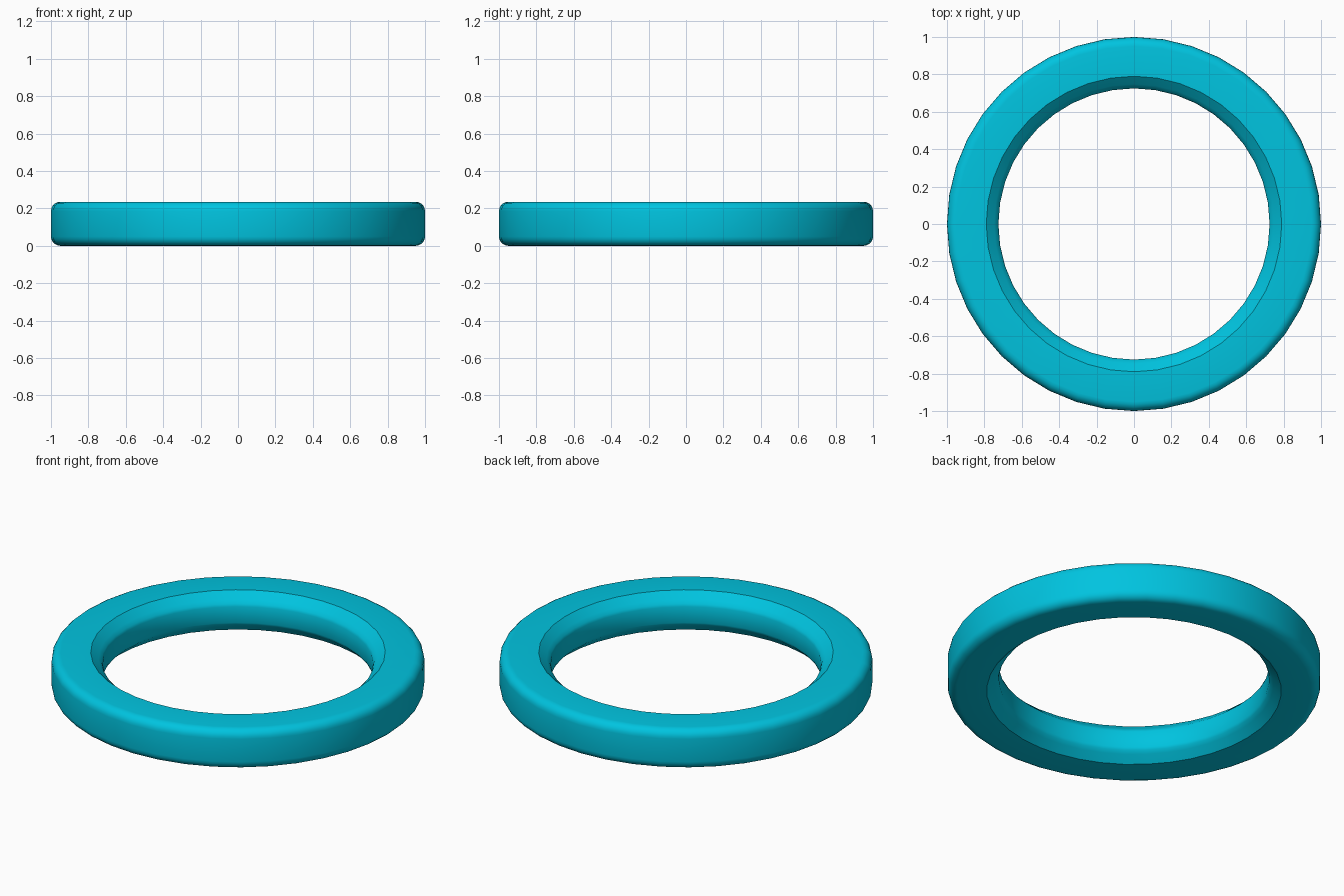
import bpy, bmesh, math

if "Cube" in bpy.data.objects:
    bpy.data.objects.remove(bpy.data.objects["Cube"])

SEGMENTS = 40
HEIGHT = 0.235
FILLET = 0.05

# Half cross-section (radius, height): bevelled bore, flat top, rounded outer edge
half = [(0.725, 0.165), (0.731, 0.18), (0.748, 0.197), (0.79, HEIGHT)]
for i in range(6):
    a = math.pi / 2 * (1 - i / 5)
    half.append((1 - FILLET + FILLET * math.cos(a), HEIGHT - FILLET + FILLET * math.sin(a)))
profile = half + [(r, HEIGHT - z) for r, z in reversed(half)]

# Revolve the closed cross-section into a ring
bm = bmesh.new()
rings = []
for s in range(SEGMENTS):
    t = 2 * math.pi * s / SEGMENTS
    rings.append([bm.verts.new((r * math.cos(t), r * math.sin(t), z)) for r, z in profile])
n = len(profile)
for s in range(SEGMENTS):
    a, b = rings[s], rings[(s + 1) % SEGMENTS]
    for k in range(n):
        j = (k + 1) % n
        bm.faces.new((a[k], b[k], b[j], a[j]))
bmesh.ops.recalc_face_normals(bm, faces=bm.faces)
mesh = bpy.data.meshes.new("ring")
bm.to_mesh(mesh)
bm.free()

ring = bpy.data.objects.new("ring", mesh)
bpy.context.collection.objects.link(ring)

# Cyan finish
mat = bpy.data.materials.new("cyan")
mat.diffuse_color = (0.0, 0.55, 0.74, 1)
mat.use_nodes = True
mat.node_tree.nodes["Principled BSDF"].inputs["Base Color"].default_value = mat.diffuse_color
mesh.materials.append(mat)

# Smooth shading, crisp bore rims
bpy.context.view_layer.objects.active = ring
ring.select_set(True)
bpy.ops.object.shade_smooth_by_angle(angle=math.radians(35))
